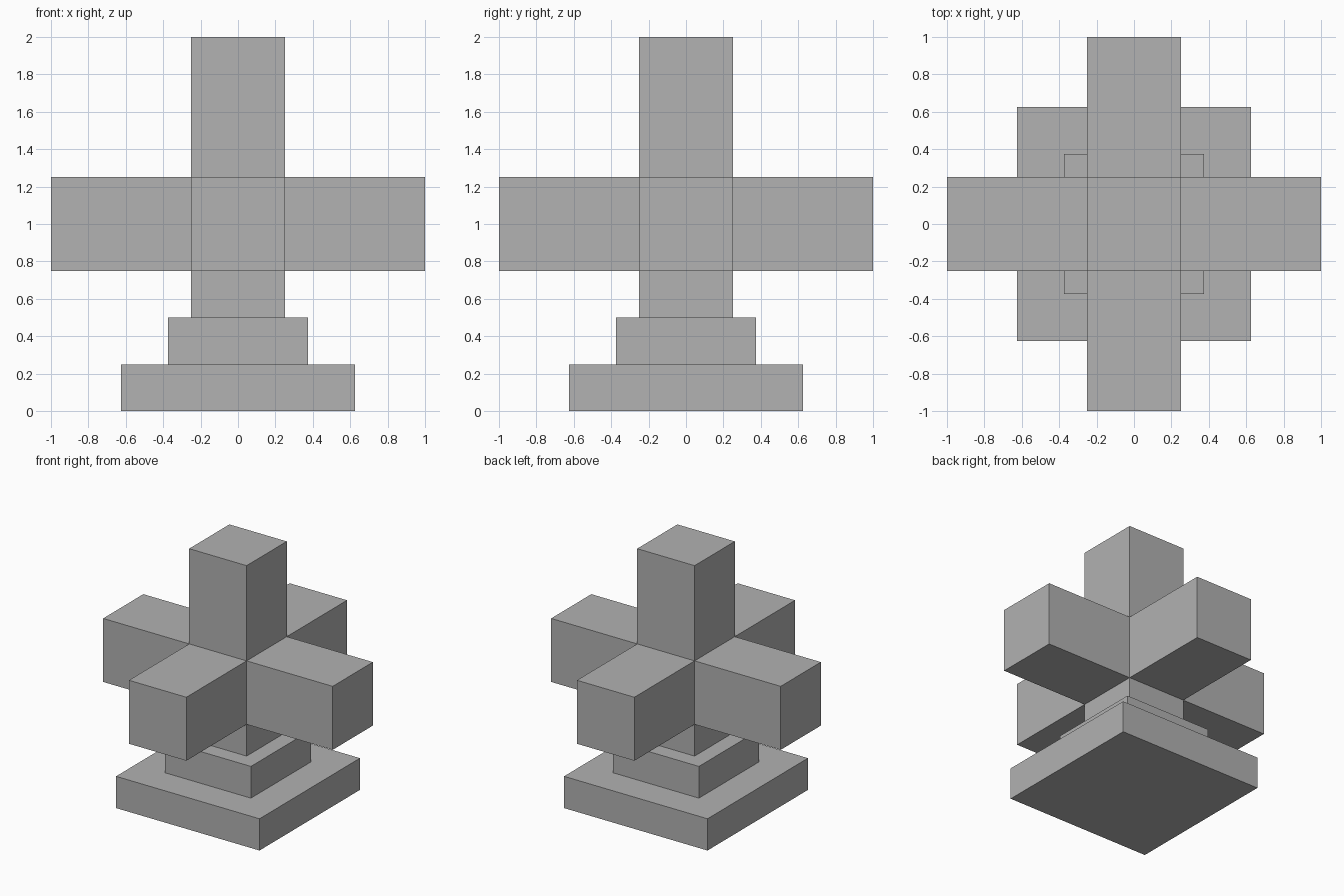
import bpy
import bmesh

default = bpy.data.objects.get("Cube")
if default:
    bpy.data.objects.remove(default, do_unlink=True)

# Single stone colour
grey = bpy.data.materials.new("stone_grey")
grey.use_nodes = True
colour = (0.445, 0.445, 0.445, 1)
grey.diffuse_color = colour
grey.node_tree.nodes["Principled BSDF"].inputs["Base Color"].default_value = colour


def add_object(name, bm):
    bmesh.ops.recalc_face_normals(bm, faces=bm.faces)
    mesh = bpy.data.meshes.new(name)
    bm.to_mesh(mesh)
    bm.free()
    mesh.materials.append(grey)
    obj = bpy.data.objects.new(name, mesh)
    bpy.context.collection.objects.link(obj)
    return obj


def slab(name, width, bottom, height):
    bm = bmesh.new()
    bmesh.ops.create_cube(bm, size=1)
    bmesh.ops.scale(bm, vec=(width, width, height), verts=bm.verts)
    bmesh.ops.translate(bm, vec=(0, 0, bottom + height / 2), verts=bm.verts)
    return add_object(name, bm)


# Stepped pedestal
slab("lower_step", 1.25, 0, 0.25)
slab("upper_step", 0.75, 0.25, 0.25)

# Six-armed cross: every face of a central cube is pulled out into an arm
bm = bmesh.new()
bmesh.ops.create_cube(bm, size=0.5)
bm.normal_update()
for face in list(bm.faces):
    direction = face.normal.copy()
    length = 0.25 if direction.z < -0.5 else 0.75
    arm = bmesh.ops.extrude_discrete_faces(bm, faces=[face])["faces"][0]
    bmesh.ops.translate(bm, vec=direction * length, verts=arm.verts)
bmesh.ops.remove_doubles(bm, verts=bm.verts, dist=0.0001)
cross = add_object("six_armed_cross", bm)
cross.location.z = 1
